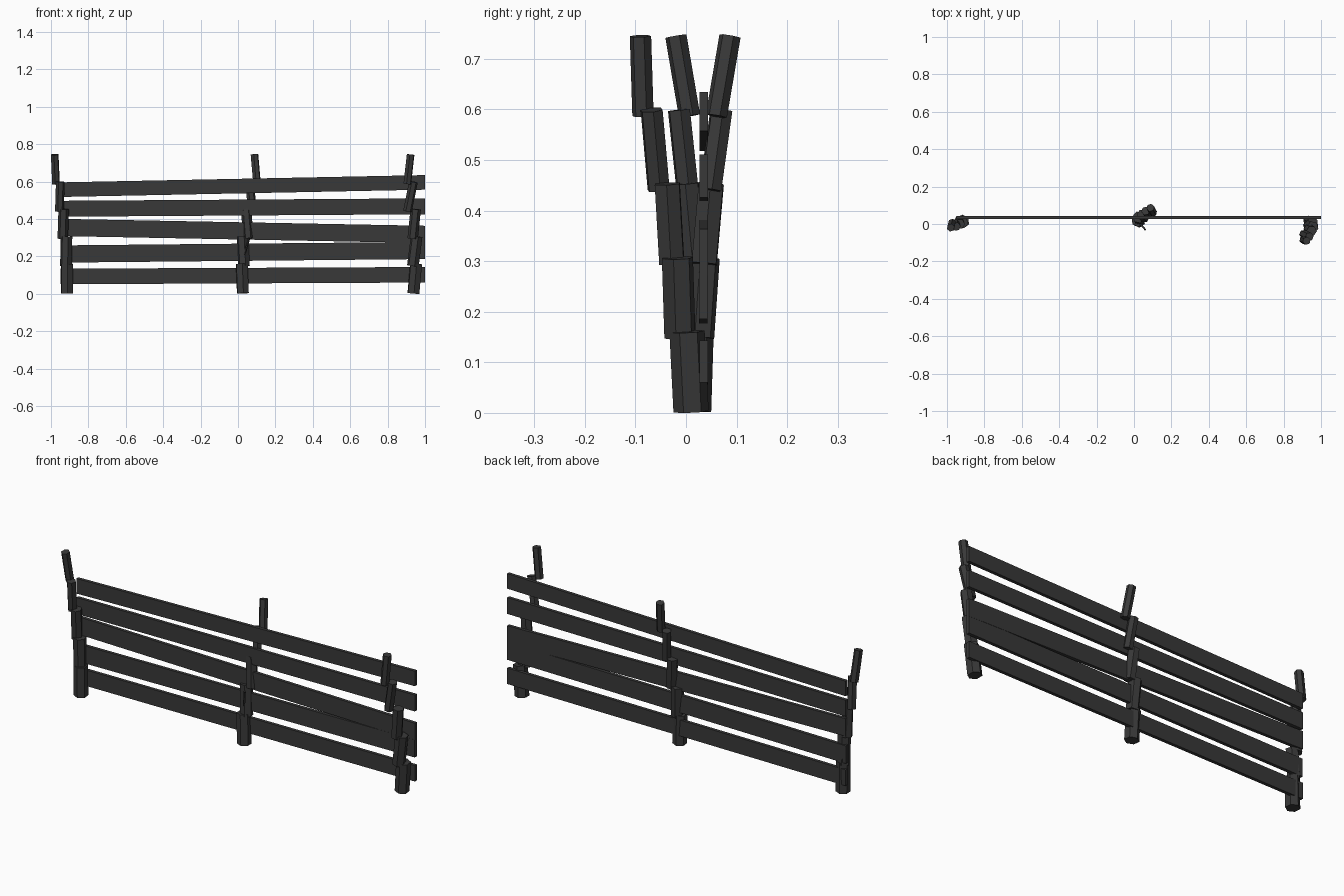
import bpy
import math
from mathutils import Vector, Quaternion

cube = bpy.data.objects.get("Cube")
if cube:
    bpy.data.objects.remove(cube, do_unlink=True)

wood = bpy.data.materials.new("charcoal_wood")
wood.use_nodes = True
colour = (0.04, 0.04, 0.04, 1)
wood.diffuse_color = colour
wood.node_tree.nodes["Principled BSDF"].inputs["Base Color"].default_value = colour


def log(name, bottom, top, diameter, twist=0.0, sides=6):
    """Tilted faceted log between two points."""
    a, b = Vector(bottom), Vector(top)
    axis = b - a
    bpy.ops.mesh.primitive_cylinder_add(
        vertices=sides, radius=diameter / 2, depth=axis.length, location=(a + b) / 2)
    ob = bpy.context.object
    ob.rotation_mode = 'QUATERNION'
    ob.rotation_quaternion = (Vector((0, 0, 1)).rotation_difference(axis)
                              @ Quaternion((0, 0, 1), math.radians(twist)))
    ob.name = name
    ob.data.materials.append(wood)


def plank(name, z_left, z_right, height, y):
    """Long thin board, slightly tilted along x."""
    left, right, thick = -0.95, 1.0, 0.017
    bpy.ops.mesh.primitive_cube_add(size=1, location=(0, y, 0))
    ob = bpy.context.object
    ob.name = name
    for v in ob.data.vertices:
        end = v.co.x > 0
        v.co = (right if end else left, v.co.y * thick,
                (z_right if end else z_left) + v.co.z * height)
    ob.data.materials.append(wood)


# Stacked post logs: bottom x, bottom y, top x, top y
posts = {
    "right_post": [(-.915, .015, -.914, .012), (-.92, .015, -.917, .008),
                   (-.937, .015, -.932, .0), (-.955, .003, -.95, -.014),
                   (-.973, .007, -.98, -.02)],
    "middle_post": [(.026, .015, .02, .02), (.032, .025, .024, .036),
                    (.056, .036, .043, .05), (.077, .048, .062, .07),
                    (.102, .06, .088, .087)],
    "left_post": [(.938, .01, .952, .002), (.935, -.012, .955, -.017),
                  (.934, -.028, .95, -.037), (.906, -.054, .938, -.068),
                  (.905, -.085, .923, -.09)],
}
diameters = (.07, .064, .056, .047, .043)
for name, logs in posts.items():
    for i, (x0, y0, x1, y1) in enumerate(logs):
        base = 0.146 * i
        log(f"{name}_log_{i + 1}", (x0, y0, base + 0.003), (x1, y1, base + 0.161),
            diameters[i], twist=5 + 11 * i)

# Splinter on the middle post
log("splinter", (.035, .0, .21), (.06, -.03, .3), .012, sides=4)

# Horizontal boards, lowest first
boards = [(.093, .102, .083, .035), (.213, .232, .092, .034), (.355, .318, .092, .035),
          (.455, .468, .085, .035), (.557, .596, .078, .035)]
for i, board in enumerate(boards):
    plank(f"board_{i + 1}", *board)
